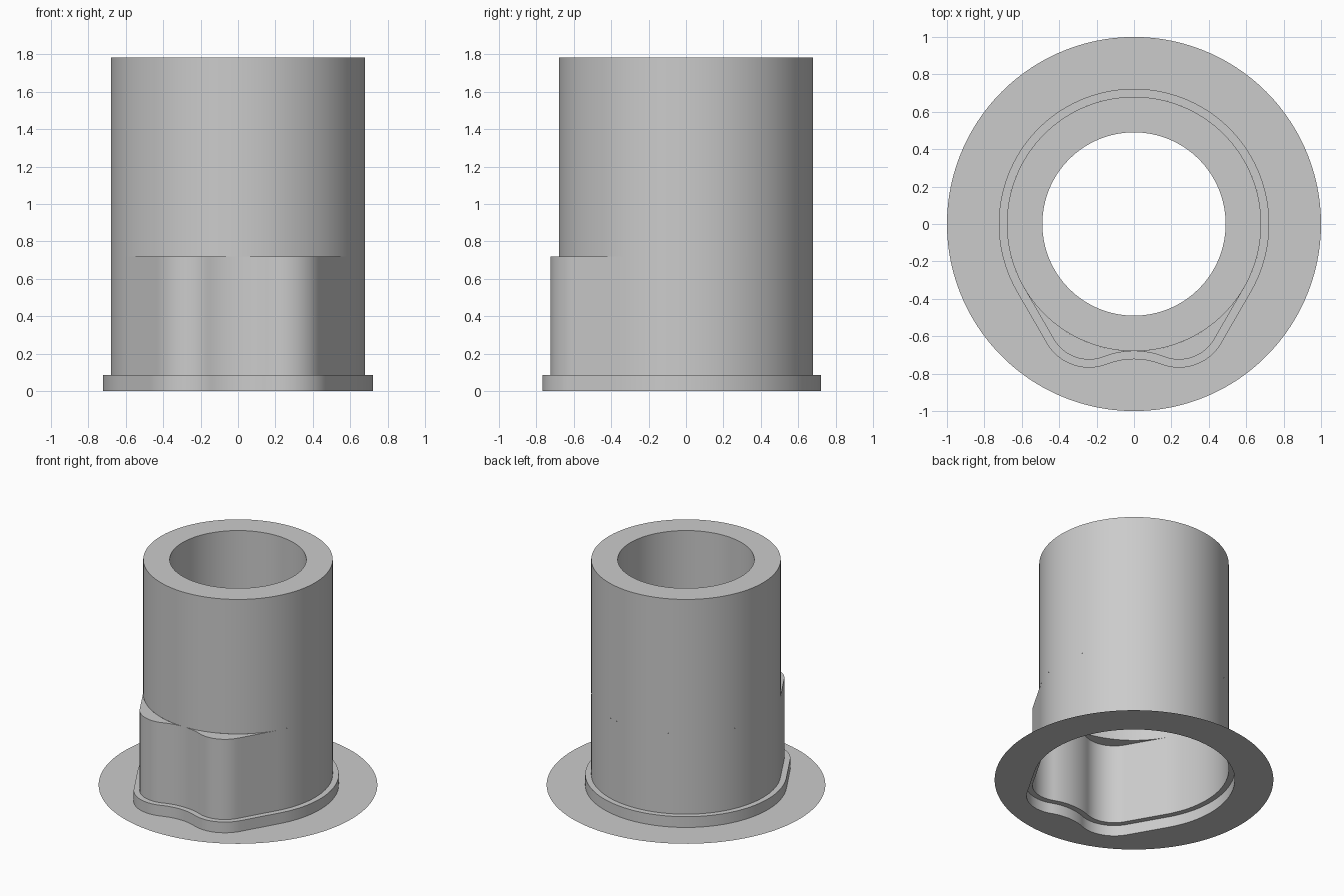
import bpy
import bmesh
from math import sin, cos, atan2, hypot, radians, pi

# Main dimensions
TUBE_R, BORE_R, PLATE_R = 0.68, 0.49, 1.0
FLANGE_OFFSET = 0.043
FLANGE_Z, SHELF_Z, TOP_Z, BORE_Z = 0.085, 0.72, 1.785, 1.0
LOBE_X, LOBE_Y, LOBE_R = 0.24, -0.506, 0.219

if "Cube" in bpy.data.objects:
    bpy.data.objects.remove(bpy.data.objects["Cube"])

grey = bpy.data.materials.new("grey")
grey.use_nodes = True
grey.diffuse_color = (0.6, 0.6, 0.6, 1)
grey.node_tree.nodes["Principled BSDF"].inputs["Base Color"].default_value = (0.6, 0.6, 0.6, 1)


def arc(cx, cy, r, start, end, n):
    steps = [start + (end - start) * i / n for i in range(n + 1)]
    return [(cx + r * cos(a), cy + r * sin(a)) for a in steps]


def lobed_profile(off=0.0):
    """Circle with two rounded front lobes joined by a shallow hollow."""
    # hollow radius that is tangent to both lobes and to the tube
    d = TUBE_R + LOBE_Y
    hollow = (LOBE_X**2 + d**2 - LOBE_R**2) / (2 * (LOBE_R - d))
    phi = atan2(d + hollow, LOBE_X)
    side = radians(-30)
    half = arc(0, -TUBE_R - hollow, hollow - off, pi / 2, phi, 10)
    half += arc(LOBE_X, LOBE_Y, LOBE_R + off, phi - pi, side, 20)[1:]
    # straight flank between lobe and tube
    (x0, y0) = half[-1]
    r = TUBE_R + off
    x1, y1 = r * cos(side), r * sin(side)
    half += [(x0 + (x1 - x0) * t / 8, y0 + (y1 - y0) * t / 8) for t in range(1, 8)]
    half += arc(0, 0, r, side, pi / 2, 40)
    return half + [(-x, y) for x, y in half[-2:0:-1]]


def circle_like(profile, r):
    """Circle whose points line up with a profile's points."""
    return [(x * r / hypot(x, y), y * r / hypot(x, y)) for x, y in profile]


def loft(name, rings):
    """Skin a list of (profile, z) rings."""
    bm = bmesh.new()
    loops = [[bm.verts.new((x, y, z)) for x, y in pts] for pts, z in rings]
    for a, b in zip(loops, loops[1:]):
        n = len(a)
        for i in range(n):
            j = (i + 1) % n
            bm.faces.new((a[i], a[j], b[j], b[i]))
    bmesh.ops.remove_doubles(bm, verts=bm.verts, dist=0.0005)
    mesh = bpy.data.meshes.new(name)
    bm.to_mesh(mesh)
    bm.free()
    mesh.materials.append(grey)
    ob = bpy.data.objects.new(name, mesh)
    bpy.context.collection.objects.link(ob)
    bpy.ops.object.select_all(action="DESELECT")
    ob.select_set(True)
    bpy.context.view_layer.objects.active = ob
    bpy.ops.object.shade_smooth_by_angle(angle=radians(30))
    return ob


body = lobed_profile()
foot = lobed_profile(FLANGE_OFFSET)
round_outer = circle_like(body, TUBE_R)
even_outer = arc(0, 0, TUBE_R, 0, 2 * pi, 128)[:-1]
even_bore = arc(0, 0, BORE_R, 0, 2 * pi, 128)[:-1]

# Thin round sheet with a lobed opening
loft("base_plate", [(circle_like(foot, PLATE_R), 0), (foot, 0)])

# Low step around the foot, with its ledge
loft("foot_flange", [(foot, 0), (foot, FLANGE_Z), (body, FLANGE_Z)])

# Hollow lobed body and the two crescent shelves
loft("lower_body", [(body, FLANGE_Z), (body, SHELF_Z), (round_outer, SHELF_Z)])

# Round tube: outer wall, rim, bore and the underside closing the thick wall
loft("upper_tube", [(even_outer, SHELF_Z), (even_outer, TOP_Z), (even_bore, TOP_Z),
                    (even_bore, BORE_Z), (circle_like(even_bore, TUBE_R - 0.001), BORE_Z)])
